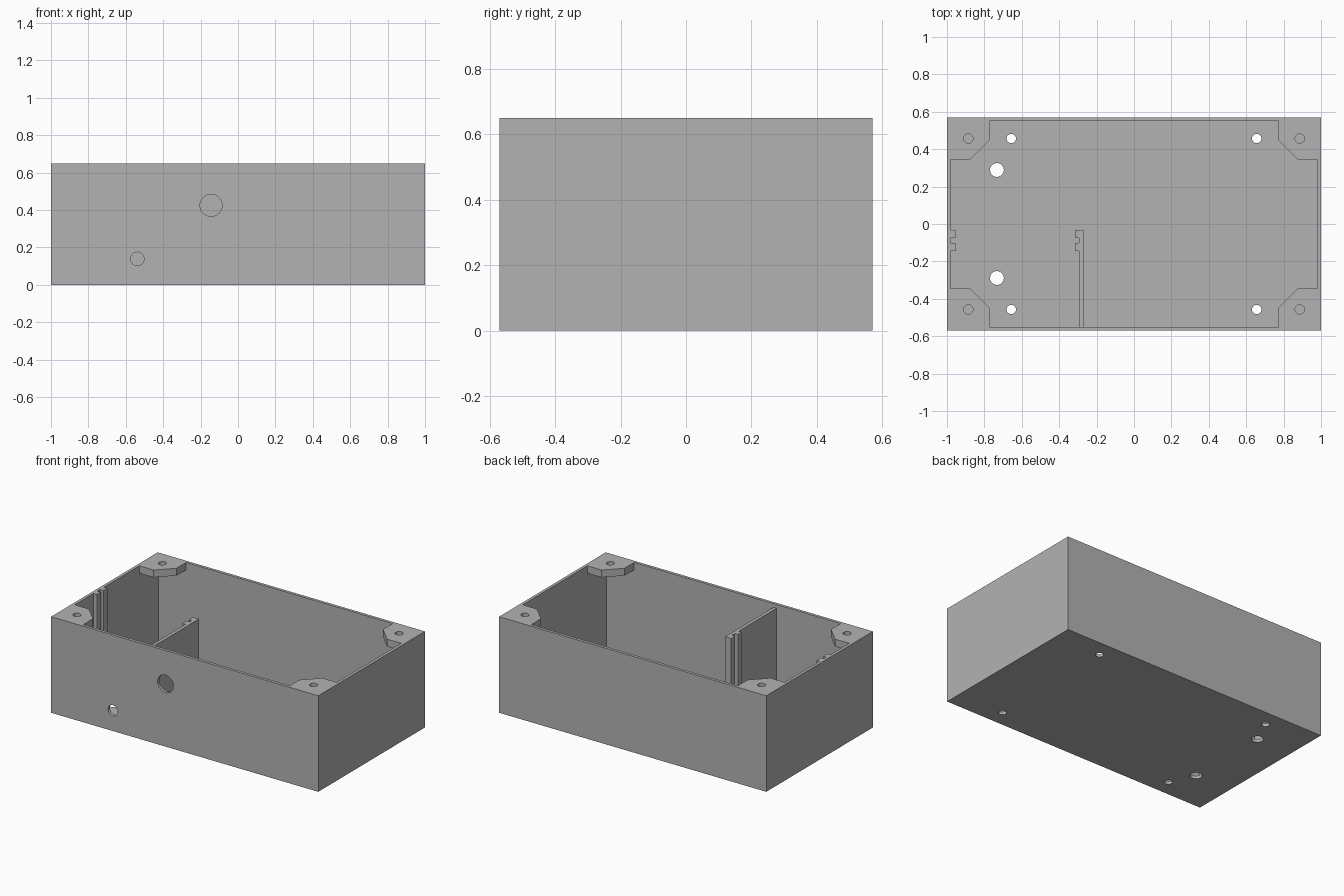
import bpy, bmesh, math
from mathutils import Matrix

if "Cube" in bpy.data.objects:
    bpy.data.objects.remove(bpy.data.objects["Cube"])

W, D, H, T = 1.0, 0.57, 0.65, 0.02      # half width, half depth, height, wall

grey = bpy.data.materials.new("plain grey")
grey.diffuse_color = (0.45, 0.45, 0.45, 1)
grey.use_nodes = True
grey.node_tree.nodes["Principled BSDF"].inputs["Base Color"].default_value = grey.diffuse_color


def make(name, bm):
    bmesh.ops.recalc_face_normals(bm, faces=bm.faces)
    me = bpy.data.meshes.new(name)
    bm.to_mesh(me)
    bm.free()
    me.materials.append(grey)
    ob = bpy.data.objects.new(name, me)
    bpy.context.collection.objects.link(ob)
    return ob


def prism(name, pts, z0, z1):
    bm = bmesh.new()
    face = bm.faces.new([bm.verts.new((x, y, z0)) for x, y in pts])
    out = bmesh.ops.extrude_face_region(bm, geom=[face])
    top = [v for v in out["geom"] if isinstance(v, bmesh.types.BMVert)]
    bmesh.ops.translate(bm, verts=top, vec=(0, 0, z1 - z0))
    return make(name, bm)


def box(name, x0, x1, y0, y1, z0, z1):
    return prism(name, [(x0, y0), (x1, y0), (x1, y1), (x0, y1)], z0, z1)


def rod(name, loc, r, length, axis="Z"):
    m = Matrix.Translation(loc)
    if axis == "Y":
        m = m @ Matrix.Rotation(math.pi / 2, 4, "X")
    bm = bmesh.new()
    bmesh.ops.create_cone(bm, cap_ends=True, segments=32, radius1=r, radius2=r,
                          depth=length, matrix=m)
    return make(name, bm)


def combine(target, tool, operation):
    mod = target.modifiers.new("combine", "BOOLEAN")
    mod.operation, mod.solver, mod.object = operation, "EXACT", tool
    bpy.context.view_layer.objects.active = target
    bpy.ops.object.modifier_apply(modifier=mod.name)
    bpy.data.objects.remove(tool)


# Open box with thin walls and floor
case = box("enclosure", -W, W, -D, D, 0, H)
combine(case, box("cavity", -W + T, W - T, -D + T, D - T, T, 1), "DIFFERENCE")

# Chamfered lid-screw plates in the top corners
E = 0.01                                 # embed into the wall
for sx in (-1, 1):
    for sy in (-1, 1):
        pts = [(W - E, 0.345), (0.874, 0.345), (0.773, 0.447),
               (0.773, D - E), (W - E, D - E)]
        plate = prism("corner_plate", [(sx * x, sy * y) for x, y in pts], H - 0.05, H)
        combine(case, plate, "UNION")
        combine(case, rod("lid_hole", (sx * 0.886, sy * 0.457, H), 0.025, 0.2), "DIFFERENCE")
        # Small mounting holes through the floor
        combine(case, rod("floor_hole", (sx * 0.656, sy * 0.457, 0), 0.025, 0.1), "DIFFERENCE")

# Two larger floor holes on the left
for sy in (-1, 1):
    combine(case, rod("large_floor_hole", (-0.733, sy * 0.289, 0), 0.037, 0.1), "DIFFERENCE")

# Cable holes in the front wall
combine(case, rod("upper_cable_hole", (-0.144, -D, 0.425), 0.059, 0.1, "Y"), "DIFFERENCE")
combine(case, rod("lower_cable_hole", (-0.538, -D, 0.139), 0.036, 0.1, "Y"), "DIFFERENCE")

# Inner divider, and facing rails that hold a slide-in panel
divider = box("divider", -0.293, -0.27, -D + T, -0.032, T, 0.625)
for y0, y1 in ((-0.144, -0.102), (-0.075, -0.032)):
    combine(case, box("wall_rail", -W + E, -0.955, y0, y1, T / 2, H), "UNION")
    combine(divider, box("divider_rail", -0.316, -0.28, y0, y1, T, 0.625), "UNION")

# Smooth hole walls, keep corners sharp
for ob in (case, divider):
    bpy.ops.object.select_all(action="DESELECT")
    ob.select_set(True)
    bpy.context.view_layer.objects.active = ob
    bpy.ops.object.shade_smooth_by_angle(angle=math.radians(30))
